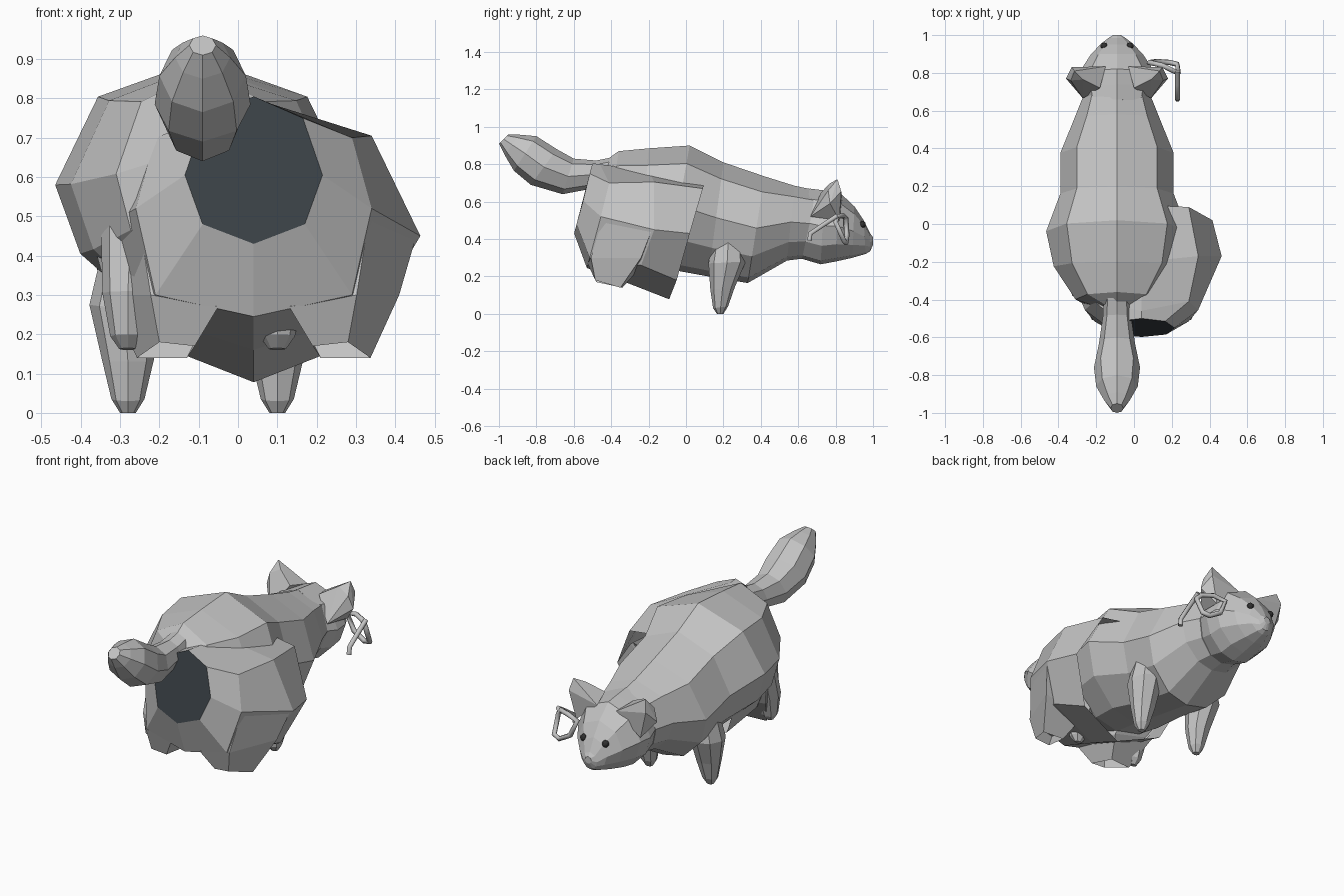
import bpy, bmesh, math
from mathutils import Vector

if "Cube" in bpy.data.objects:
    bpy.data.objects.remove(bpy.data.objects["Cube"])

CX = -0.09   # animal centre line
PX = 0.04    # shorts centre line


def material(name, rgb):
    m = bpy.data.materials.new(name)
    m.diffuse_color = (*rgb, 1)
    m.use_nodes = True
    m.node_tree.nodes["Principled BSDF"].inputs["Base Color"].default_value = m.diffuse_color
    return m


GREY = material("light grey", (0.55, 0.55, 0.55))
SLATE = material("dark slate", (0.042, 0.052, 0.060))
BLACK = material("eye black", (0.03, 0.03, 0.03))


def finish(name, bm, mats):
    bmesh.ops.recalc_face_normals(bm, faces=bm.faces)
    me = bpy.data.meshes.new(name)
    bm.to_mesh(me)
    bm.free()
    for m in mats:
        me.materials.append(m)
    ob = bpy.data.objects.new(name, me)
    bpy.context.collection.objects.link(ob)
    return ob


def loft(name, rings, caps=(True, True), mats=(GREY,)):
    """Skin rings of equal length; returns an object with optional end caps."""
    bm = bmesh.new()
    vs = [[bm.verts.new(p) for p in r] for r in rings]
    n = len(vs[0])
    for a, b in zip(vs, vs[1:]):
        for i in range(n):
            bm.faces.new((a[i], a[(i + 1) % n], b[(i + 1) % n], b[i]))
    if caps[0]:
        f = bm.faces.new(vs[0])
        f.material_index = len(mats) - 1
    if caps[1]:
        bm.faces.new(vs[-1])
    return finish(name, bm, mats)


def mirror_half(half):
    """Complete a half outline that starts and ends on the centre line."""
    return half + [(-p[0], *p[1:]) for p in half[-2:0:-1]]


ROUND = mirror_half([(0, 1), (.71, .71), (1, 0), (.71, -.71), (0, -1)])
BODY = mirror_half([(0, 1), (.71, .71), (1, .03), (.83, -.5), (.43, -.9), (0, -1)])


def ring(top, bottom, w, profile=ROUND, x=CX):
    """Ring through two (y, z) points with half width w."""
    t, b = Vector((0, *top)), Vector((0, *bottom))
    c, up = (t + b) / 2, (t - b) / 2
    return [c + up * sz + Vector((x + w * sx, 0, 0)) for sx, sz in profile]


# Body, from rump to neck
loft("body", [ring(*r, BODY) for r in [
    ((-.43, .82), (-.47, .48), .07),
    ((-.36, .87), (-.44, .33), .22),
    ((-.20, .885), (-.25, .26), .335),
    ((.02, .90), (-.10, .24), .375),
    ((.20, .81), (.12, .20), .30),
    ((.42, .735), (.33, .165), .30),
    ((.58, .685), (.54, .285), .225),
    ((.70, .66), (.62, .295), .185)]])

# Head, from neck to nose
loft("head", [ring(*r, BODY) for r in [
    ((.66, .67), (.60, .30), .175),
    ((.74, .66), (.72, .265), .20),
    ((.82, .65), (.80, .28), .195),
    ((.90, .575), (.89, .30), .14),
    ((.95, .50), (.96, .32), .085),
    ((.985, .43), (.985, .335), .045),
    ((1.0, .41), (1.0, .37), .02)]])

# Tail
loft("tail", [ring(*r) for r in [
    ((-.38, .84), (-.40, .68), .07),
    ((-.48, .82), (-.50, .67), .075),
    ((-.60, .83), (-.66, .64), .095),
    ((-.69, .88), (-.83, .69), .122),
    ((-.80, .95), (-.92, .765), .11),
    ((-.89, .958), (-.97, .85), .07),
    ((-.95, .96), (-1.0, .91), .034)]])

for side, label in ((-1, "left"), (1, "right")):
    # Front leg, tapering to the paw
    loft(label + "_front_leg", [ring(*r, x=CX + side * dx) for dx, *r in [
        (.19, (.20, .0), (.165, .0), .02),
        (.19, (.225, .04), (.145, .03), .042),
        (.19, (.26, .14), (.13, .13), .066),
        (.20, (.32, .28), (.12, .27), .088),
        (.17, (.30, .48), (.16, .48), .07)]])
    # Hind leg, mostly inside the shorts
    loft(label + "_hind_leg", [ring(*r, x=CX + side * dx) for dx, *r in [
        (.19, (-.33, .16), (-.36, .165), .022),
        (.19, (-.30, .19), (-.39, .20), .045),
        (.19, (-.26, .30), (-.40, .31), .065),
        (.18, (-.18, .55), (-.34, .55), .08)]])
    # Ear as a faceted hull
    bm = bmesh.new()
    for x, y, z in [(.06, .835, .62), (.20, .82, .50), (.18, .665, .52),
                    (.09, .72, .645), (.27, .77, .59), (.24, .83, .655),
                    (.225, .81, .72), (.18, .765, .695), (.245, .76, .66)]:
        bm.verts.new((CX + side * x, y, z))
    bmesh.ops.convex_hull(bm, input=bm.verts)
    finish(label + "_ear", bm, [GREY])
    # Eye
    bm = bmesh.new()
    bmesh.ops.create_uvsphere(bm, u_segments=10, v_segments=6, radius=.019)
    bmesh.ops.translate(bm, verts=bm.verts, vec=(CX + side * .068, .942, .478))
    finish(label + "_eye", bm, [BLACK])
    # Leg opening of the shorts
    leg = [[(.09, -.46, .40), (.295, -.445, .51), (.415, -.18, .455), (.16, -.2, .36)],
           [(.09, -.527, .27), (.262, -.508, .30), (.37, -.24, .30), (.12, -.25, .24)],
           [(.15, -.48, .17), (.24, -.485, .18), (.297, -.35, .14), (.17, -.34, .14)]]
    loft(label + "_shorts_leg", [[(PX + side * x, y, z) for x, y, z in r] for r in leg],
         caps=(False, False))

# Shorts: closed tail patch at the rear, open at the waist
halves = [
    [(0, -.50, .805), (.125, -.515, .75), (.175, -.55, .605), (.13, -.585, .48), (0, -.598, .43)],
    [(0, -.46, .80), (.25, -.41, .70), (.30, -.455, .52), (.25, -.515, .30), (0, -.53, .245)],
    [(0, -.20, .765), (.30, -.17, .705), (.424, -.17, .45), (.31, -.24, .26), (0, -.30, .16)],
    [(0, .10, .705), (.25, .09, .67), (.375, .02, .43), (.26, -.05, .18), (0, -.09, .078)]]
loft("shorts", [[(PX + x, y, z) for x, y, z in mirror_half(h)] for h in halves],
     caps=(True, False), mats=(GREY, SLATE))


def wire(name, pts, closed=False, r=.014):
    cu = bpy.data.curves.new(name, 'CURVE')
    cu.dimensions = '3D'
    cu.bevel_depth = r
    cu.bevel_resolution = 1
    cu.use_fill_caps = True
    sp = cu.splines.new('POLY')
    sp.points.add(len(pts) - 1)
    for p, co in zip(sp.points, pts):
        p.co = (*co, 1)
    sp.use_cyclic_u = closed
    cu.materials.append(GREY)
    bpy.context.collection.objects.link(bpy.data.objects.new(name, cu))


# Spectacles hanging at the side of the head
wire("spectacle_arm", [(.23, .66, .39), (.23, .665, .43), (.23, .74, .48), (.23, .81, .525)])
wire("spectacle_frame", [(.08, .855, .51), (.15, .84, .525), (.21, .81, .52), (.235, .80, .49),
                         (.23, .845, .39), (.19, .855, .38), (.12, .86, .42)], True)
